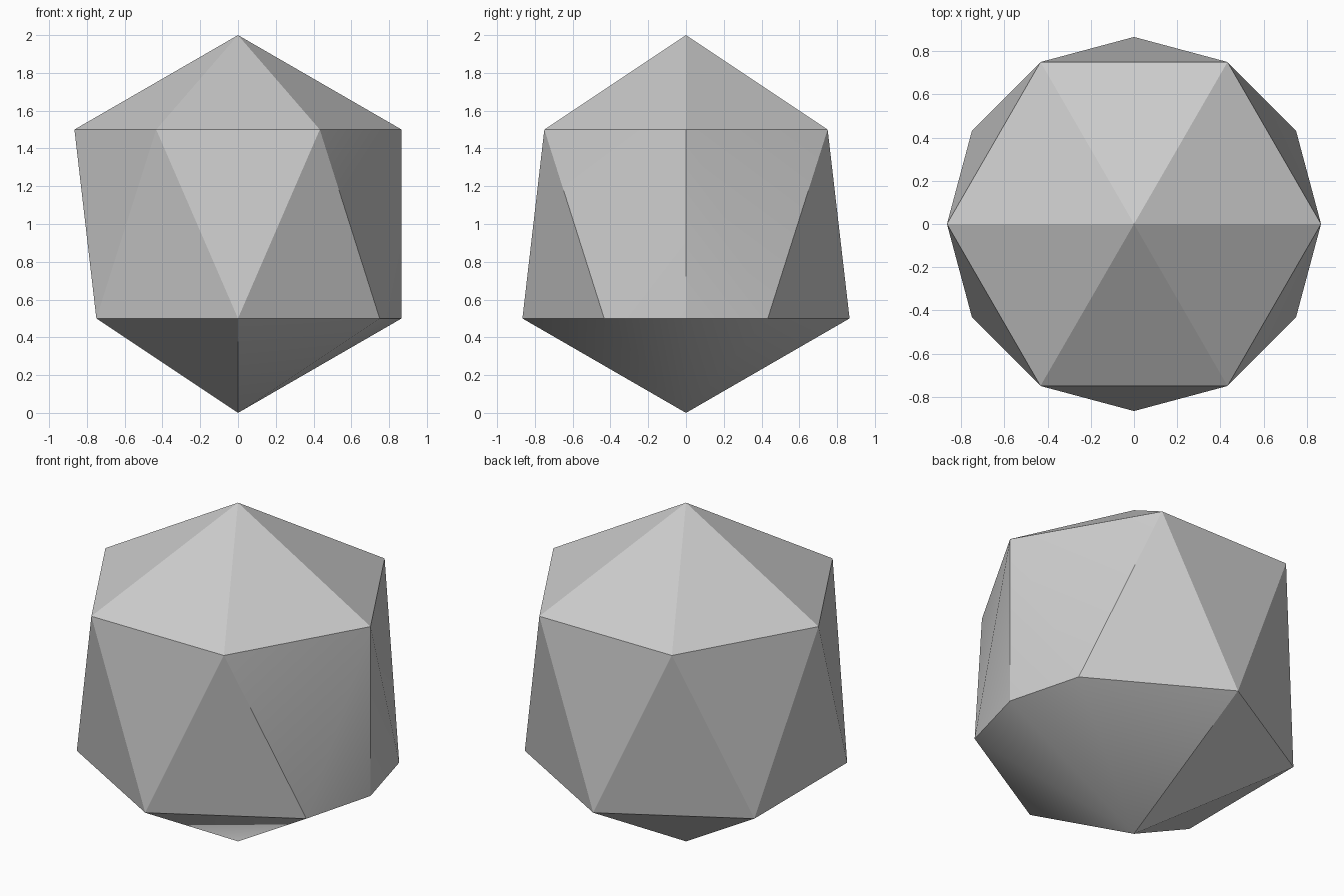
import bpy, bmesh
from math import sin, cos, radians

cube = bpy.data.objects.get("Cube")
if cube:
    bpy.data.objects.remove(cube, do_unlink=True)

RADIUS, SIDES = 0.866, 6
STEP = 360 / SIDES

grey = bpy.data.materials.new("grey")
grey.use_nodes = True
colour = (0.6, 0.6, 0.6, 1)
grey.diffuse_color = colour
grey.node_tree.nodes["Principled BSDF"].inputs["Base Color"].default_value = colour

bm = bmesh.new()


def ring(angles, z):
    return [bm.verts.new((RADIUS * cos(radians(a)), RADIUS * sin(radians(a)), z)) for a in angles]


def fan(tip, verts):
    for a, b in zip(verts, verts[1:] + verts[:1]):
        bm.faces.new((tip, a, b))


# Two staggered rings; the lower one has an extra corner on the +x seam
upper = ring([i * STEP for i in range(SIDES)], 1.5)
lower = ring([(i + 0.5) * STEP for i in range(SIDES)], 0.5)
seam = ring([0], 0.5)[0]

# Pointed caps
fan(bm.verts.new((0, 0, 2)), upper)
fan(bm.verts.new((0, 0, 0)), [seam] + lower)

# Band of alternating triangles, with the upright one at the seam split in two
for i in range(SIDES):
    bm.faces.new((upper[i], lower[i], upper[(i + 1) % SIDES]))
    if i:
        bm.faces.new((upper[i], lower[i - 1], lower[i]))
bm.faces.new((upper[0], lower[-1], seam))
bm.faces.new((upper[0], seam, lower[0]))

bmesh.ops.recalc_face_normals(bm, faces=bm.faces)
mesh = bpy.data.meshes.new("faceted_ball")
bm.to_mesh(mesh)
bm.free()
mesh.materials.append(grey)

ball = bpy.data.objects.new("faceted_ball", mesh)
bpy.context.collection.objects.link(ball)
bpy.ops.object.select_all(action="DESELECT")
ball.select_set(True)
bpy.context.view_layer.objects.active = ball
# Only the shallow edges around the seam are smooth
bpy.ops.object.shade_smooth_by_angle(angle=radians(29.5))
